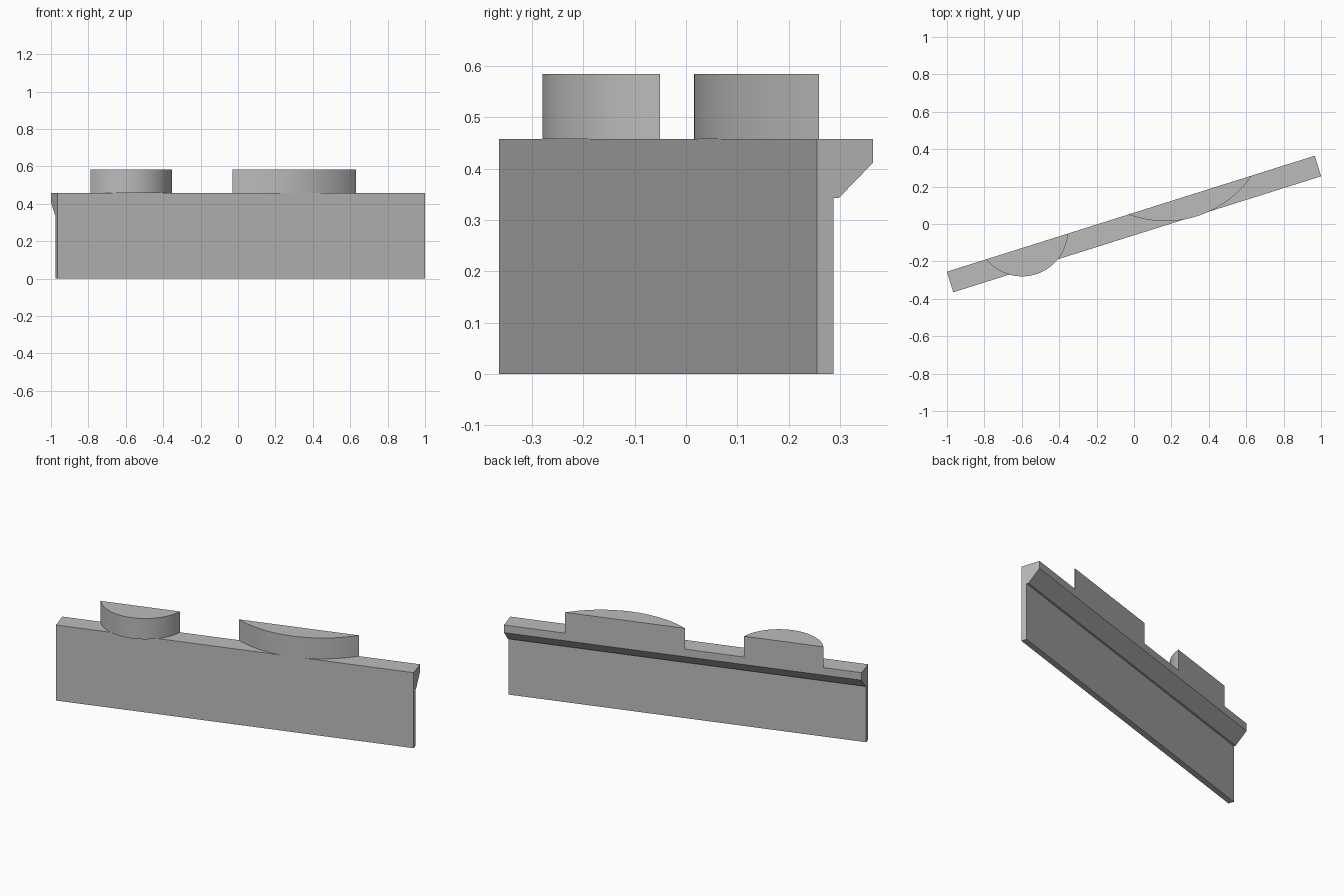
import bpy
import bmesh
from math import radians, asin, sin, cos
from mathutils import Matrix

cube = bpy.data.objects.get("Cube")
if cube:
    bpy.data.objects.remove(cube)

TURN = Matrix.Rotation(radians(17.5), 4, "Z")
HALF_LENGTH = 1.031
BACK = 0.0575
TOP, DISC_TOP = 0.458, 0.584

grey = bpy.data.materials.new("plain grey")
grey.use_nodes = True
grey.diffuse_color = (0.5, 0.5, 0.5, 1)
grey.node_tree.nodes["Principled BSDF"].inputs["Base Color"].default_value = (0.5, 0.5, 0.5, 1)


def extrude_profile(name, points, offset):
    """Extrude a closed outline of 3D points along an offset, then turn it."""
    bm = bmesh.new()
    face = bm.faces.new([bm.verts.new(p) for p in points])
    result = bmesh.ops.extrude_face_region(bm, geom=[face])
    moved = [v for v in result["geom"] if isinstance(v, bmesh.types.BMVert)]
    bmesh.ops.translate(bm, verts=moved, vec=offset)
    bmesh.ops.recalc_face_normals(bm, faces=bm.faces)
    bm.transform(TURN)
    mesh = bpy.data.meshes.new(name)
    bm.to_mesh(mesh)
    bm.free()
    mesh.materials.append(grey)
    obj = bpy.data.objects.new(name, mesh)
    bpy.context.collection.objects.link(obj)
    return obj


def half_disc(name, centre, half_chord, sag, steps=40):
    """Circular segment with its flat side flush with the back of the rail."""
    radius = (half_chord ** 2 + sag ** 2) / (2 * sag)
    middle = BACK - sag + radius
    reach = asin(half_chord / radius)
    angles = [reach * (2 * i / steps - 1) for i in range(steps + 1)]
    outline = [(centre + radius * sin(a), middle - radius * cos(a), TOP) for a in angles]
    obj = extrude_profile(name, outline, (0, 0, DISC_TOP - TOP))
    bpy.context.view_layer.objects.active = obj
    obj.select_set(True)
    bpy.ops.object.shade_smooth_by_angle(angle=radians(30))
    obj.select_set(False)


# Thin wall with a chamfered ledge along its upper back edge
section = [(-BACK, 0), (-0.024, 0), (-0.024, 0.343), (-0.0125, 0.343),
           (BACK, 0.412), (BACK, TOP), (-BACK, TOP)]
extrude_profile("wall_with_ledge", [(-HALF_LENGTH, y, z) for y, z in section],
                (2 * HALF_LENGTH, 0, 0))

# Raised round-fronted pads on top
half_disc("small_pad", -0.581, 0.229, 0.156)
half_disc("large_pad", 0.333, 0.346, 0.119)
